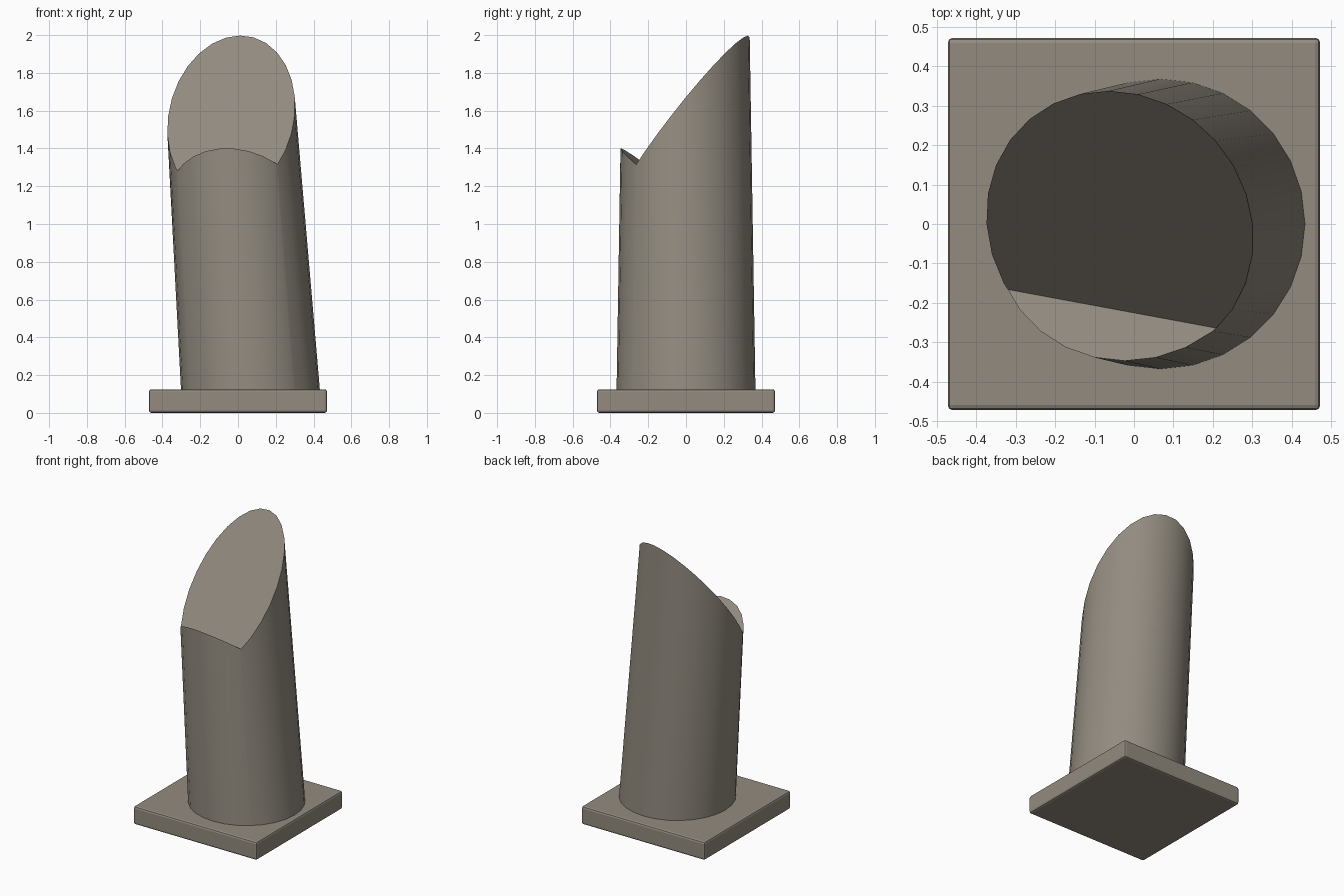
import bpy
import bmesh
import math
from mathutils import Vector

if "Cube" in bpy.data.objects:
    bpy.data.objects.remove(bpy.data.objects["Cube"])

stone = bpy.data.materials.new("warm grey stone")
stone.diffuse_color = (0.29, 0.26, 0.215, 1)
stone.use_nodes = True
stone.node_tree.nodes["Principled BSDF"].inputs["Base Color"].default_value = stone.diffuse_color


def add_object(name, bm):
    mesh = bpy.data.meshes.new(name)
    bmesh.ops.recalc_face_normals(bm, faces=bm.faces[:])
    bm.to_mesh(mesh)
    bm.free()
    mesh.materials.append(stone)
    obj = bpy.data.objects.new(name, mesh)
    bpy.context.collection.objects.link(obj)
    return obj


# Square base slab with slightly softened edges
bm = bmesh.new()
bmesh.ops.create_cube(bm, size=1)
for v in bm.verts:
    v.co = Vector((v.co.x * 0.944, v.co.y * 0.944, (v.co.z + 0.5) * 0.125))
bmesh.ops.bevel(bm, geom=bm.edges[:], offset=0.013, segments=2, profile=0.5,
                affect='EDGES')
add_object("base_slab", bm)

# Column cut: two sloping planes meet in a valley from A to B
A = Vector((-0.325, -0.165, 1.28))
B = Vector((0.215, -0.265, 1.315))
BACK_PEAK = Vector((0.013, 0.33, 2.0))
FRONT_PEAK = Vector((-0.05, -0.345, 1.40))
Z0, Z1 = 0.10, 2.25


def cut(bm, point, normal):
    """Remove everything on the normal's side, return the cut vertices."""
    res = bmesh.ops.bisect_plane(
        bm, geom=bm.verts[:] + bm.edges[:] + bm.faces[:], dist=1e-6,
        plane_co=point, plane_no=normal, clear_outer=True)
    return [g for g in res["geom_cut"] if isinstance(g, bmesh.types.BMVert)]


def column_part(side_normal, peak):
    """Leaning tapered tube, split at the valley and capped by one slope."""
    bm = bmesh.new()
    bmesh.ops.create_cone(bm, cap_ends=False, segments=28, radius1=0.368,
                          radius2=0.333, depth=Z1 - Z0)
    for v in bm.verts:
        v.co.z += (Z0 + Z1) / 2
        v.co.x += 0.066 - 0.0695 * (v.co.z - 0.12)
    cut(bm, A, side_normal)
    slope = (B - A).cross(peak - A).normalized()
    if slope.z < 0:
        slope.negate()
    rim = cut(bm, A, slope)
    mid = sum((v.co for v in rim), Vector()) / len(rim)
    rim.sort(key=lambda v: math.atan2(v.co.y - mid.y, v.co.x - mid.x))
    bm.faces.new(rim)
    mesh = bpy.data.meshes.new("column_part")
    bm.to_mesh(mesh)
    bm.free()
    return mesh


toward_front = Vector((B.y - A.y, A.x - B.x, 0)).normalized()
bm = bmesh.new()
for normal, peak in ((toward_front, BACK_PEAK), (-toward_front, FRONT_PEAK)):
    part = column_part(normal, peak)
    bm.from_mesh(part)
    bpy.data.meshes.remove(part)
bmesh.ops.remove_doubles(bm, verts=bm.verts[:], dist=1e-4)
column = add_object("broken_column", bm)

# Smooth round side, crisp cut edges
bpy.ops.object.select_all(action='DESELECT')
column.select_set(True)
bpy.context.view_layer.objects.active = column
bpy.ops.object.shade_smooth_by_angle(angle=math.radians(30))
